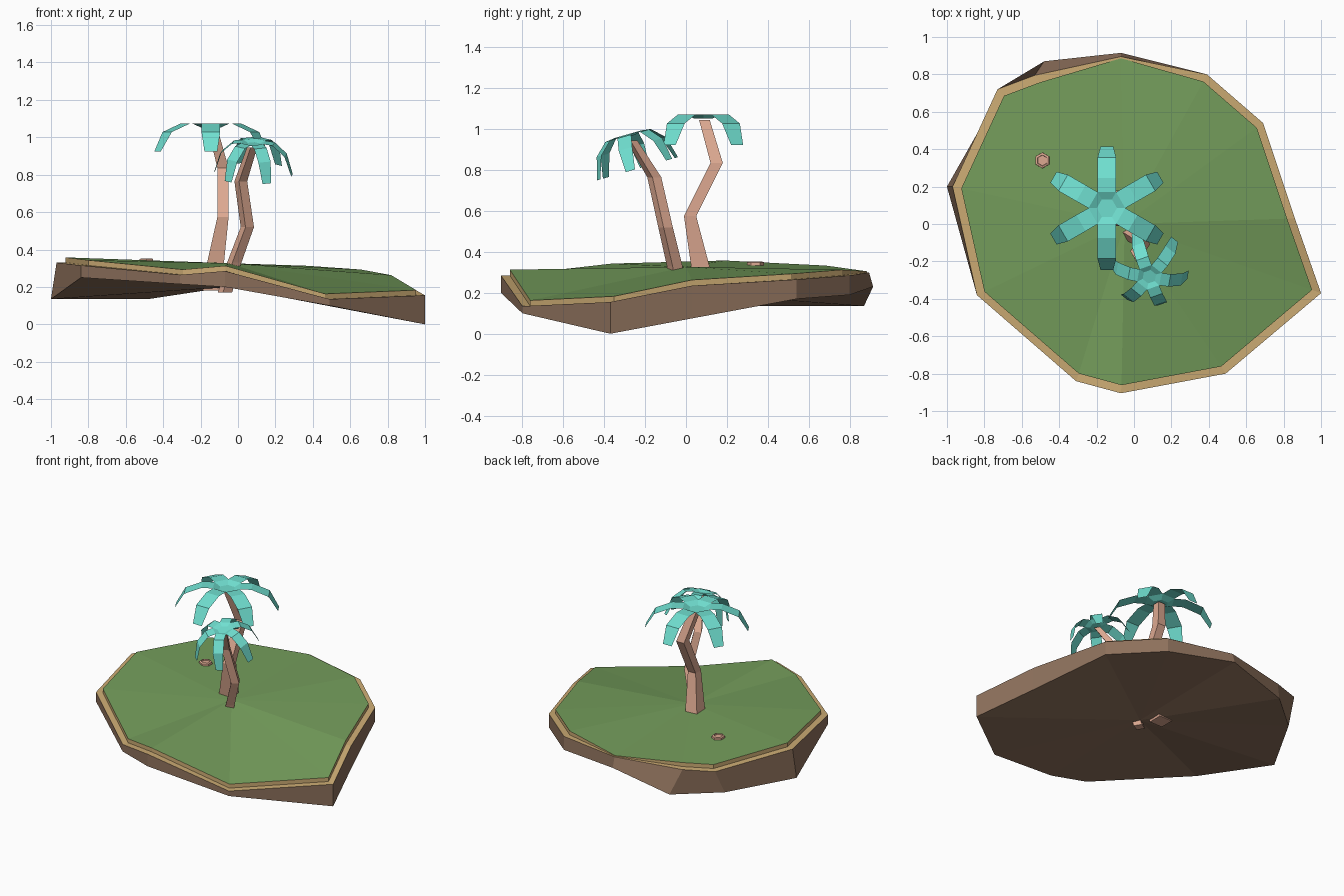
import bpy, bmesh
from math import sin, cos, pi, radians
from mathutils import Vector, Matrix

cube = bpy.data.objects.get("Cube")
if cube:
    bpy.data.objects.remove(cube, do_unlink=True)


def material(name, rgb):
    """Flat colour given as 0-255 sRGB, stored as linear."""
    lin = [((c / 255 + 0.055) / 1.055) ** 2.4 for c in rgb] + [1]
    mat = bpy.data.materials.new(name)
    mat.use_nodes = True
    mat.diffuse_color = lin
    bsdf = mat.node_tree.nodes["Principled BSDF"]
    bsdf.inputs["Base Color"].default_value = lin
    bsdf.inputs["Roughness"].default_value = 0.9
    return mat


GRASS = material("grass_green", (117, 158, 92))
SAND = material("sand_tan", (205, 172, 116))
DIRT = material("dirt_brown", (142, 113, 92))
BARK = material("bark_pink_brown", (221, 169, 145))
LEAF = material("leaf_teal", (112, 223, 208))


def finish(bm, name, *mats):
    mesh = bpy.data.meshes.new(name)
    bm.to_mesh(mesh)
    bm.free()
    for mat in mats:
        mesh.materials.append(mat)
    obj = bpy.data.objects.new(name, mesh)
    bpy.context.collection.objects.link(obj)
    return obj


def add_ring(bm, points):
    return [bm.verts.new(p) for p in points]


def bridge(bm, low, high, slot=0):
    n = len(low)
    for i in range(n):
        j = (i + 1) % n
        bm.faces.new((low[i], low[j], high[j], high[i])).material_index = slot


def fan(bm, ring, centre, slot=0):
    tip = bm.verts.new(centre)
    for i, v in enumerate(ring):
        bm.faces.new((v, ring[(i + 1) % len(ring)], tip)).material_index = slot


# Island: outline corners as x, y, rim height, underside height
outline = [
    (0.39, 0.80, 0.285, 0.19), (-0.07, 0.895, 0.30, 0.23),
    (-0.53, 0.795, 0.295, 0.135), (-0.73, 0.72, 0.305, 0.135),
    (-0.97, 0.20, 0.33, 0.135), (-0.84, -0.38, 0.315, 0.25),
    (-0.31, -0.84, 0.265, 0.215), (-0.07, -0.905, 0.285, 0.20),
    (0.49, -0.80, 0.135, 0.10), (1.0, -0.37, 0.155, 0.0),
    (0.86, 0.03, 0.235, 0.075), (0.69, 0.54, 0.265, 0.17),
]
under = [Vector((x, y, b)) for x, y, r, b in outline]
under[1].y = 0.915
under[2].xy = (-0.48, 0.87)      # underside juts out at the back right
under[3].xy = (-0.75, 0.64)
under[4].x = -1.0
rim = [Vector((x, y, r)) for x, y, r, b in outline]
inset = [0.99 if i == 1 else 0.952 for i in range(len(rim))]
ledge = [Vector((p.x * s, p.y * s, p.z)) for p, s in zip(rim, inset)]
lawn = [p + Vector((0, 0, 0.005 if i == 1 else 0.028)) for i, p in enumerate(ledge)]

bm = bmesh.new()
rings = [add_ring(bm, pts) for pts in (under, rim, ledge, lawn)]
fan(bm, rings[0], (-0.05, 0, 0.2), 0)
for k, slot in enumerate((0, 1, 1)):
    bridge(bm, rings[k], rings[k + 1], slot)
fan(bm, rings[3], (-0.05, 0, 0.327), 2)
bmesh.ops.recalc_face_normals(bm, faces=bm.faces)
finish(bm, "island", DIRT, SAND, GRASS)


def trunk(name, path, turn):
    """Four-sided bent trunk; path holds x, y, z, half width."""
    bm = bmesh.new()
    last = None
    for x, y, z, w in path:
        pts = []
        for k in range(4):
            a = turn + pi / 4 + k * pi / 2
            pts.append((x + w * 1.414 * cos(a), y + w * 1.414 * sin(a), z))
        ring = add_ring(bm, pts)
        if last:
            bridge(bm, last, ring)
        else:
            bm.faces.new(ring[::-1])
        last = ring
    bm.faces.new(last)
    finish(bm, name, BARK)


def crown(name, centre, start, width, profile, dip, tilt):
    """Dished six-sided hub with a drooping strip leaf per side; profile holds r, z."""
    bm = bmesh.new()
    count = 6
    step = 2 * pi / count
    corner = profile[0][0] / cos(step / 2)

    def hub_ring(radius, z):
        angles = [start + (k - 0.5) * step for k in range(count)]
        return add_ring(bm, [(radius * cos(a), radius * sin(a), z) for a in angles])

    outer, inner = hub_ring(corner, 0), hub_ring(corner * 0.55, -dip)
    bridge(bm, outer, inner)
    bm.faces.new(inner)
    for k in range(count):
        a = start + k * step
        out, side = Vector((cos(a), sin(a), 0)), Vector((-sin(a), cos(a), 0))
        prev = (outer[k], outer[(k + 1) % count])
        for i, (r, z) in enumerate(profile[1:], 2):
            w = width * (0.68 if i == len(profile) else 1)
            mid = out * r + Vector((0, 0, z))
            pair = (bm.verts.new(mid - side * w), bm.verts.new(mid + side * w))
            bm.faces.new((prev[0], pair[0], pair[1], prev[1]))
            prev = pair
    # Faces wind upward everywhere
    bmesh.ops.recalc_face_normals(bm, faces=bm.faces)
    if sum(f.normal.z for f in bm.faces) < 0:
        bmesh.ops.reverse_faces(bm, faces=bm.faces)
    bm.transform(Matrix.Translation(centre) @ Matrix.Rotation(tilt, 4, "X"))
    finish(bm, name, LEAF)


# Tall palm
trunk("tall_palm_trunk", [(-0.14, 0.1, 0.18, 0.05), (-0.12, 0.07, 0.33, 0.045),
                          (-0.08, 0.02, 0.575, 0.03), (-0.08, 0.15, 0.835, 0.03),
                          (-0.135, 0.09, 1.045, 0.026)], 0)
crown("tall_palm_leaves", (-0.145, 0.085, 1.073), radians(30), 0.05,
      [(0.085, 0), (0.16, 0), (0.27, -0.045), (0.33, -0.15)], 0.02, 0)

# Short palm, leaning to the front
trunk("short_palm_trunk", [(-0.07, -0.03, 0.17, 0.028), (-0.02, -0.055, 0.33, 0.028),
                           (0.05, -0.1, 0.52, 0.026), (0.015, -0.155, 0.765, 0.025),
                           (0.075, -0.265, 0.945, 0.02)], radians(30))
crown("short_palm_leaves", (0.082, -0.285, 0.975), radians(-70), 0.035,
      [(0.06, 0), (0.11, -0.006), (0.175, -0.065), (0.21, -0.175)], 0.012, radians(16))

# Small hollow stump, nearly flush with the lawn
bm = bmesh.new()
stump = []
for radius, z in ((0.044, 0.3), (0.042, 0.349), (0.03, 0.353), (0.028, 0.345)):
    pts = [(-0.49 + radius * sin(k * pi / 3), 0.34 + radius * cos(k * pi / 3), z)
           for k in range(6)]
    stump.append(add_ring(bm, pts))
for low, high in zip(stump, stump[1:]):
    bridge(bm, low, high)
bm.faces.new(stump[-1])
bmesh.ops.recalc_face_normals(bm, faces=bm.faces)
finish(bm, "stump", BARK)
